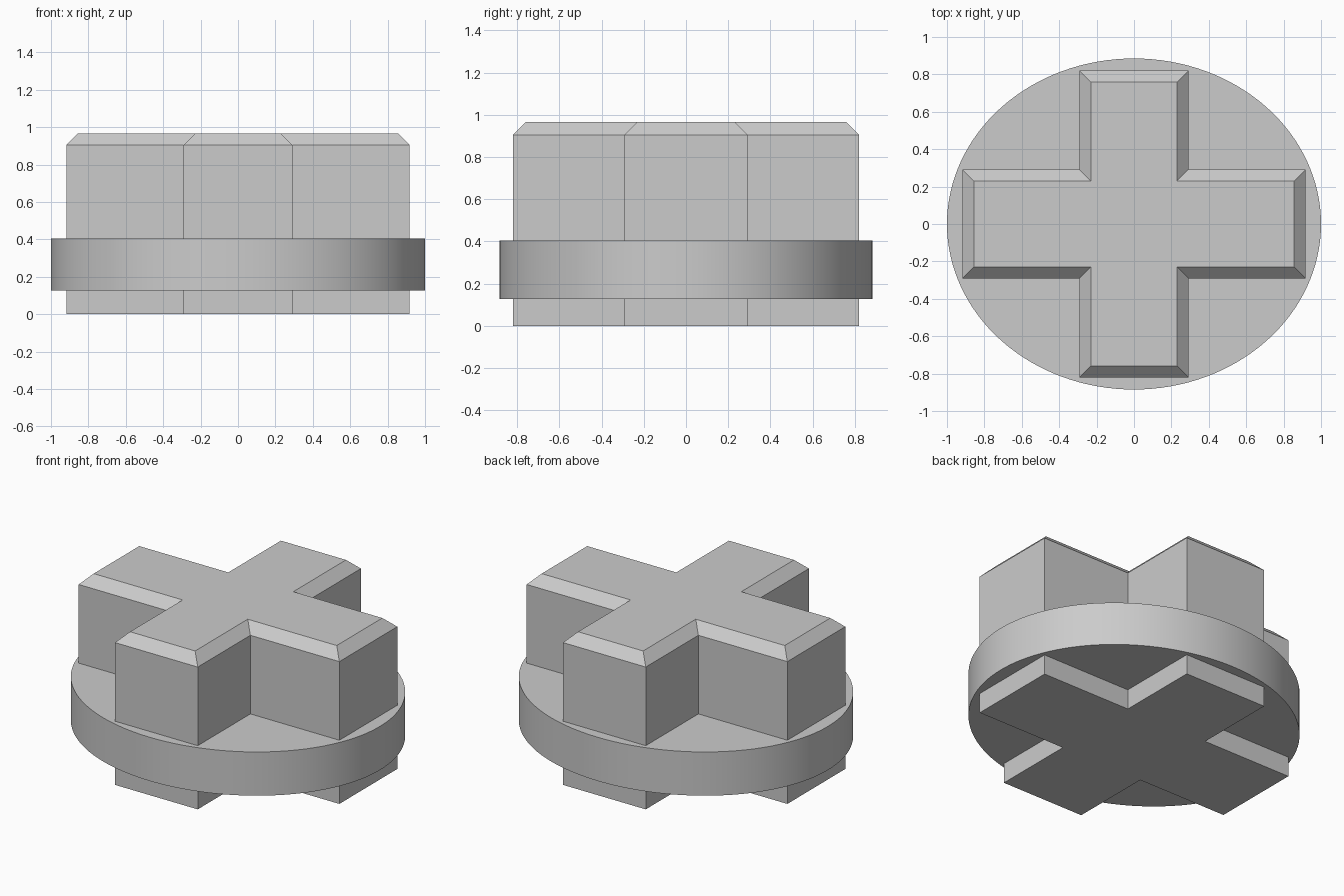
import bpy
import bmesh
import math

cube = bpy.data.objects.get("Cube")
if cube:
    bpy.data.objects.remove(cube, do_unlink=True)

# Single plain grey
grey = bpy.data.materials.new("plain_grey")
grey.use_nodes = True
color = (0.6, 0.6, 0.6, 1)
grey.diffuse_color = color
grey.node_tree.nodes["Principled BSDF"].inputs["Base Color"].default_value = color


def cross_outline(x, y, w):
    """Counter-clockwise plus-shaped outline with arm reaches x, y and half width w."""
    return [(x, -w), (x, w), (w, w), (w, y), (-w, y), (-w, w),
            (-x, w), (-x, -w), (-w, -w), (-w, -y), (w, -y), (w, -w)]


def ellipse_outline(rx, ry, sides):
    return [(rx * math.cos(2 * math.pi * i / sides), ry * math.sin(2 * math.pi * i / sides))
            for i in range(sides)]


def loft(name, layers):
    """Solid through stacked outlines, given as (outline, height) pairs."""
    bm = bmesh.new()
    rings = [[bm.verts.new((x, y, z)) for x, y in outline] for outline, z in layers]
    for low, high in zip(rings, rings[1:]):
        for i in range(len(low)):
            j = (i + 1) % len(low)
            bm.faces.new((low[i], low[j], high[j], high[i]))
    bm.faces.new(rings[0][::-1])
    bm.faces.new(rings[-1])
    mesh = bpy.data.meshes.new(name)
    bm.to_mesh(mesh)
    bm.free()
    mesh.materials.append(grey)
    obj = bpy.data.objects.new(name, mesh)
    bpy.context.collection.objects.link(obj)
    return obj


# Cross-shaped core with a chamfered top edge
reach_x, reach_y, half_width, chamfer, top = 0.917, 0.82, 0.291, 0.062, 0.967
body = cross_outline(reach_x, reach_y, half_width)
cap = cross_outline(reach_x - chamfer, reach_y - chamfer, half_width - chamfer)
loft("cross_core", [(body, 0), (body, top - chamfer), (cap, top)])

# Oval collar around the core
oval = ellipse_outline(1, 0.885, 128)
collar = loft("oval_collar", [(oval, 0.127), (oval, 0.405)])
bpy.ops.object.select_all(action="DESELECT")
collar.select_set(True)
bpy.context.view_layer.objects.active = collar
bpy.ops.object.shade_smooth_by_angle(angle=math.radians(30))
